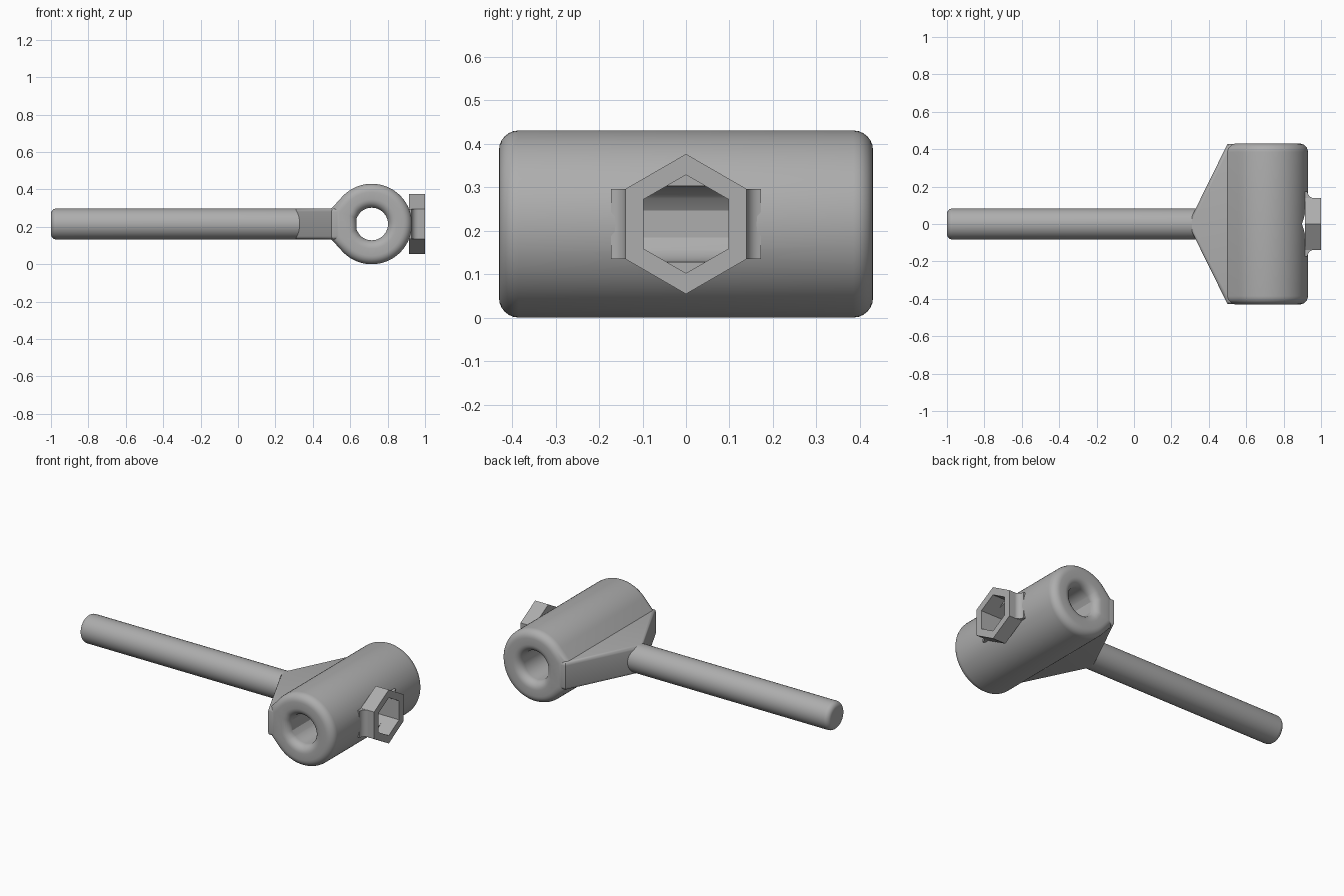
import bpy, bmesh
from math import sin, cos, pi, atan2, acos, hypot

cube = bpy.data.objects.get("Cube")
if cube:
    bpy.data.objects.remove(cube, do_unlink=True)

grey = bpy.data.materials.new("plain grey")
grey.use_nodes = True
COLOUR = (0.42, 0.42, 0.42, 1)
grey.diffuse_color = COLOUR
grey.node_tree.nodes["Principled BSDF"].inputs["Base Color"].default_value = COLOUR

CX, CZ = 0.715, 0.215      # head axis
R, BORE, HALF = 0.215, 0.087, 0.43
ROD = 0.083                # handle radius
FILLET = 0.045


def loft(name, rings, closed=False):
    """Skin equal-sized rings; either cap both ends or join last to first."""
    bm = bmesh.new()
    loops = [[bm.verts.new(p) for p in ring] for ring in rings]
    pairs = list(zip(loops, loops[1:]))
    if closed:
        pairs.append((loops[-1], loops[0]))
    else:
        bm.faces.new(loops[0])
        bm.faces.new(loops[-1])
    for a, b in pairs:
        n = len(a)
        for i in range(n):
            j = (i + 1) % n
            bm.faces.new((a[i], a[j], b[j], b[i]))
    bmesh.ops.recalc_face_normals(bm, faces=bm.faces[:])
    mesh = bpy.data.meshes.new(name)
    bm.to_mesh(mesh)
    bm.free()
    mesh.materials.append(grey)
    obj = bpy.data.objects.new(name, mesh)
    bpy.context.collection.objects.link(obj)
    return obj


def select(obj):
    bpy.ops.object.select_all(action='DESELECT')
    obj.select_set(True)
    bpy.context.view_layer.objects.active = obj


def apply_modifier(obj, mod):
    select(obj)
    bpy.ops.object.modifier_apply(modifier=mod.name)


def smooth(obj):
    select(obj)
    bpy.ops.object.shade_smooth_by_angle(angle=pi / 6)


def disc(x, r, n, turn=0.0):
    """Ring around the handle axis at a given x."""
    return [(x, r * sin(turn + 2 * pi * i / n), CZ + r * cos(turn + 2 * pi * i / n))
            for i in range(n)]


def quarter(steps=6):
    return [pi / 2 * i / steps for i in range(steps + 1)]


# Handle: round rod with a rounded free end
EDGE = 0.03
rod_rings = [disc(-1 + EDGE * (1 - sin(a)), ROD - EDGE * (1 - cos(a)), 48)
             for a in reversed(quarter())]
handle = loft("handle", rod_rings + [disc(0.45, ROD, 48)])
smooth(handle)

# Head: teardrop tube with rounded outer rims and bore rims
corner = (0.5 - CX, ROD)
tangent = atan2(corner[1], corner[0]) - acos(R / hypot(*corner))
SEG = 64
outline = [(R * cos(t), R * sin(t))
           for t in (tangent * (2 * i / SEG - 1) for i in range(SEG + 1))]
outline += [corner, (corner[0], -corner[1])]
angles = [atan2(z, x) for x, z in outline]


def outer(y, inset):
    k = 1 - inset / R
    return [(CX + x * k, y, CZ + z * k) for x, z in outline]


def inner(y, r):
    return [(CX + r * cos(t), y, CZ + r * sin(t)) for t in angles]


def rim(side):
    """Rings from the outer wall, over one end, into the bore."""
    out = [outer(side * (HALF - FILLET * (1 - sin(a))), FILLET * (1 - cos(a)))
           for a in quarter()]
    into = [inner(side * (HALF - FILLET * (1 - cos(a))), BORE + FILLET * (1 - sin(a)))
            for a in quarter()]
    return out + into


head = loft("hammer_head", rim(-1) + rim(1)[::-1], closed=True)

# Hexagonal opening through the wall into the bore
NUT_HOLE = 0.113
cutter = loft("socket_cutter", [disc(CX, NUT_HOLE, 6), disc(1.1, NUT_HOLE, 6)])
cutter.hide_render = True
cut = head.modifiers.new("socket", 'BOOLEAN')
cut.operation = 'DIFFERENCE'
cut.solver = 'EXACT'
cut.object = cutter
apply_modifier(head, cut)
bpy.data.objects.remove(cutter, do_unlink=True)
smooth(head)

# Gusset: triangular web spreading from handle to head
half_plan = [(0.5, HALF - 0.002), (0.555, HALF - 0.002)]
plan = [(0.289, 0)] + half_plan + [(x, -y) for x, y in reversed(half_plan)]
gusset = loft("gusset", [[(x, y, CZ + s * ROD) for x, y in plan] for s in (-1, 1)])
bev = gusset.modifiers.new("soft_edges", 'BEVEL')
bev.width = 0.018
bev.segments = 4
bev.limit_method = 'ANGLE'
bev.angle_limit = pi / 2.2
apply_modifier(gusset, bev)
smooth(gusset)

# Hexagonal socket collar
loft("socket_collar", [disc(0.913, 0.161, 6), disc(1.0, 0.161, 6),
                       disc(1.0, NUT_HOLE, 6), disc(0.913, NUT_HOLE, 6)], closed=True)

# Concave flares joining the collar flats to the head
for side, label in ((1, "back"), (-1, "front")):
    curve = [(0.962 - 0.034 * sin(a), 0.139 + 0.034 * (1 - cos(a))) for a in quarter()]
    section = [(0.962, 0.125)] + curve + [(0.9, 0.173), (0.9, 0.125)]
    flare = loft("collar_flare_" + label,
                 [[(x, side * y, CZ + s * 0.08) for x, y in section] for s in (-1, 1)])
    smooth(flare)
